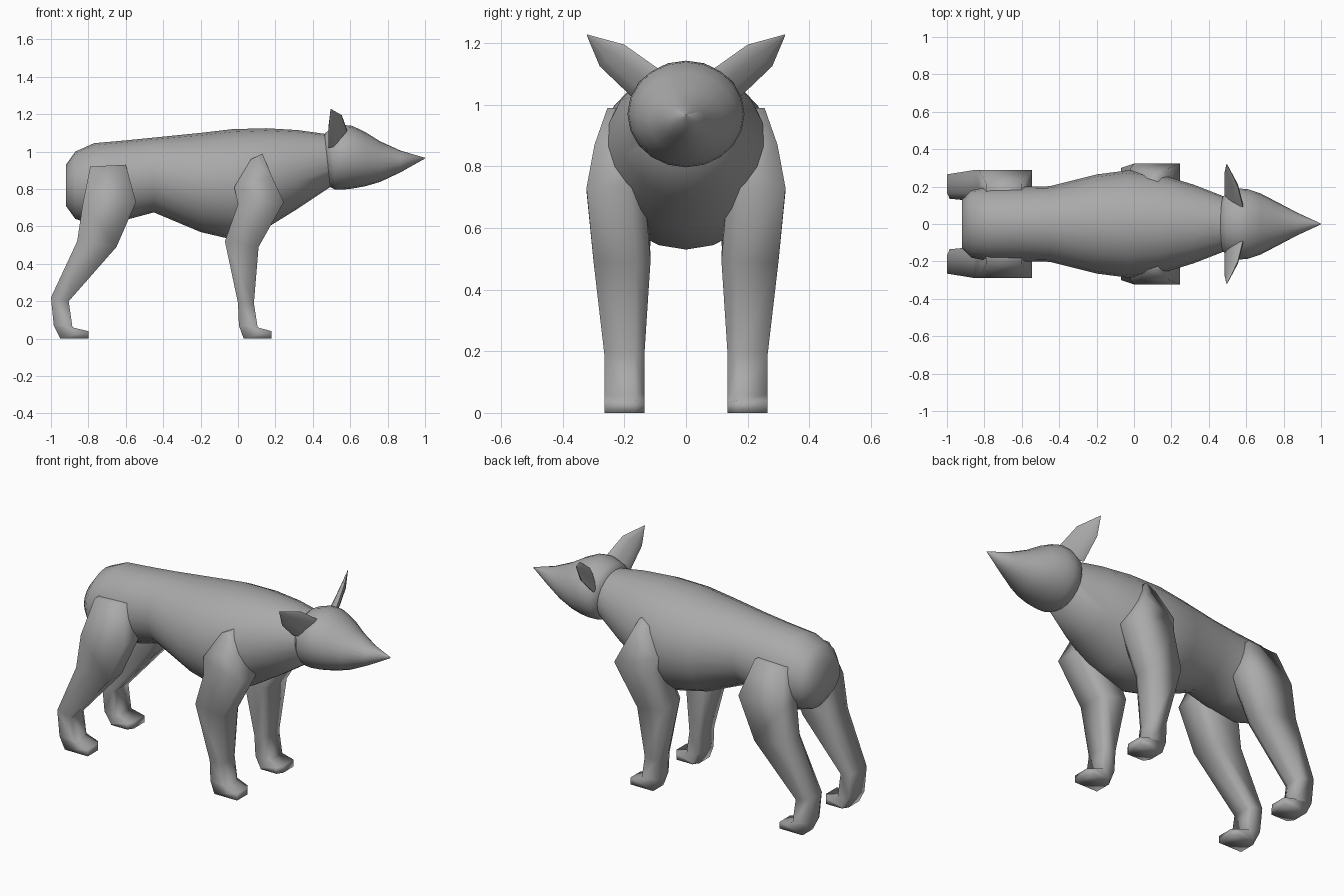
import bpy, bmesh
from math import cos, sin, tau, radians
from mathutils import Vector

cube = bpy.data.objects.get("Cube")
if cube:
    bpy.data.objects.remove(cube)

grey = bpy.data.materials.new("fur grey")
grey.use_nodes = True
grey.diffuse_color = (0.4, 0.4, 0.4, 1)
grey.node_tree.nodes["Principled BSDF"].inputs["Base Color"].default_value = (0.4, 0.4, 0.4, 1)


def loft(name, rings, angle):
    """Skin equal-length rings of points and close both ends."""
    bm = bmesh.new()
    loops = [[bm.verts.new(p) for p in ring] for ring in rings]
    n = len(loops[0])
    for a, b in zip(loops, loops[1:]):
        for i in range(n):
            j = (i + 1) % n
            bm.faces.new((a[i], a[j], b[j], b[i]))
    bm.faces.new(loops[0])
    bm.faces.new(loops[-1])
    bmesh.ops.remove_doubles(bm, verts=bm.verts, dist=0.0005)
    bmesh.ops.recalc_face_normals(bm, faces=bm.faces)
    mesh = bpy.data.meshes.new(name)
    bm.to_mesh(mesh)
    bm.free()
    mesh.materials.append(grey)
    obj = bpy.data.objects.new(name, mesh)
    bpy.context.collection.objects.link(obj)
    bpy.ops.object.select_all(action='DESELECT')
    obj.select_set(True)
    bpy.context.view_layer.objects.active = obj
    bpy.ops.object.shade_smooth_by_angle(angle=radians(angle))
    return obj


def oval(x, low, high, half_width, lean=0, n=20):
    """Upright oval section; lean shifts its top along x."""
    mid, r = (low + high) / 2, (high - low) / 2
    return [(x + lean * sin(tau * i / n), half_width * cos(tau * i / n),
             mid + r * sin(tau * i / n)) for i in range(n)]


def leg_section(back, front, inner, outer):
    """Boxy section with chamfered inner corners."""
    b, f = Vector((back[0], 0, back[1])), Vector((front[0], 0, front[1]))
    soft = inner + 0.25 * (outer - inner)
    spots = ((0, outer), (1, outer), (1, soft), (0.85, inner), (0.15, inner), (0, soft))
    return [b.lerp(f, t) + Vector((0, y, 0)) for t, y in spots]


def leaf(a, b, thick, n=10):
    """Thin oval section spanning a to b, thick along x."""
    a, b = Vector(a), Vector(b)
    side = Vector((1, 0.45, -0.45)).normalized() * thick
    return [(a + b) / 2 + (b - a) / 2 * cos(tau * i / n) + side * sin(tau * i / n)
            for i in range(n)]


def both_sides(name, rings, angle):
    for side, s in (("left", 1), ("right", -1)):
        loft(f"{side}_{name}", [[(p[0], s * p[1], p[2]) for p in r] for r in rings], angle)


# Body from rump to neck
loft("body", [oval(*r) for r in (
    (-0.92, 0.71, 0.93, 0.13), (-0.87, 0.64, 1.0, 0.18), (-0.77, 0.61, 1.045, 0.2),
    (-0.6, 0.635, 1.06, 0.2), (-0.45, 0.675, 1.075, 0.202), (-0.2, 0.57, 1.1, 0.265),
    (-0.03, 0.53, 1.12, 0.287), (0.15, 0.59, 1.125, 0.262), (0.32, 0.695, 1.115, 0.21),
    (0.5, 0.815, 1.09, 0.14))], 60)

# Head tapering to a pointed snout
loft("head", [oval(*r) for r in (
    (0.475, 0.81, 1.09, 0.145, -0.018), (0.505, 0.797, 1.12, 0.178, -0.015),
    (0.56, 0.797, 1.143, 0.19), (0.61, 0.802, 1.138, 0.186), (0.68, 0.815, 1.105, 0.162),
    (0.76, 0.838, 1.055, 0.12), (0.87, 0.89, 1.005, 0.062), (1.0, 0.963, 0.967, 0.002))], 70)

# Ears
both_sides("ear", [
    leaf((0.485, 0.17, 1.02), (0.585, 0.08, 1.11), 0.022),
    leaf((0.485, 0.28, 1.125), (0.555, 0.2, 1.195), 0.016),
    leaf((0.495, 0.322, 1.225), (0.497, 0.32, 1.228), 0.001)], 60)

# Front legs with paws
both_sides("front_leg", [leg_section(*r) for r in (
    ((0.07, 0.96), (0.13, 0.99), 0.16, 0.255), ((-0.02, 0.81), (0.18, 0.87), 0.15, 0.297),
    ((0, 0.72), (0.245, 0.73), 0.135, 0.323), ((-0.07, 0.52), (0.11, 0.49), 0.115, 0.3),
    ((0, 0.19), (0.085, 0.19), 0.135, 0.265), ((0.005, 0.07), (0.105, 0.06), 0.135, 0.265),
    ((0.03, 0), (0.18, 0.04), 0.135, 0.265), ((0.03, 0), (0.18, 0), 0.135, 0.265))], 100)

# Hind legs with paws
both_sides("hind_leg", [leg_section(*r) for r in (
    ((-0.79, 0.92), (-0.6, 0.93), 0.1, 0.215), ((-0.83, 0.72), (-0.545, 0.73), 0.1, 0.288),
    ((-0.86, 0.52), (-0.65, 0.49), 0.12, 0.288), ((-1, 0.22), (-0.905, 0.2), 0.135, 0.265),
    ((-0.985, 0.07), (-0.885, 0.06), 0.135, 0.265), ((-0.95, 0), (-0.8, 0.04), 0.135, 0.265),
    ((-0.95, 0), (-0.8, 0), 0.135, 0.265))], 100)
